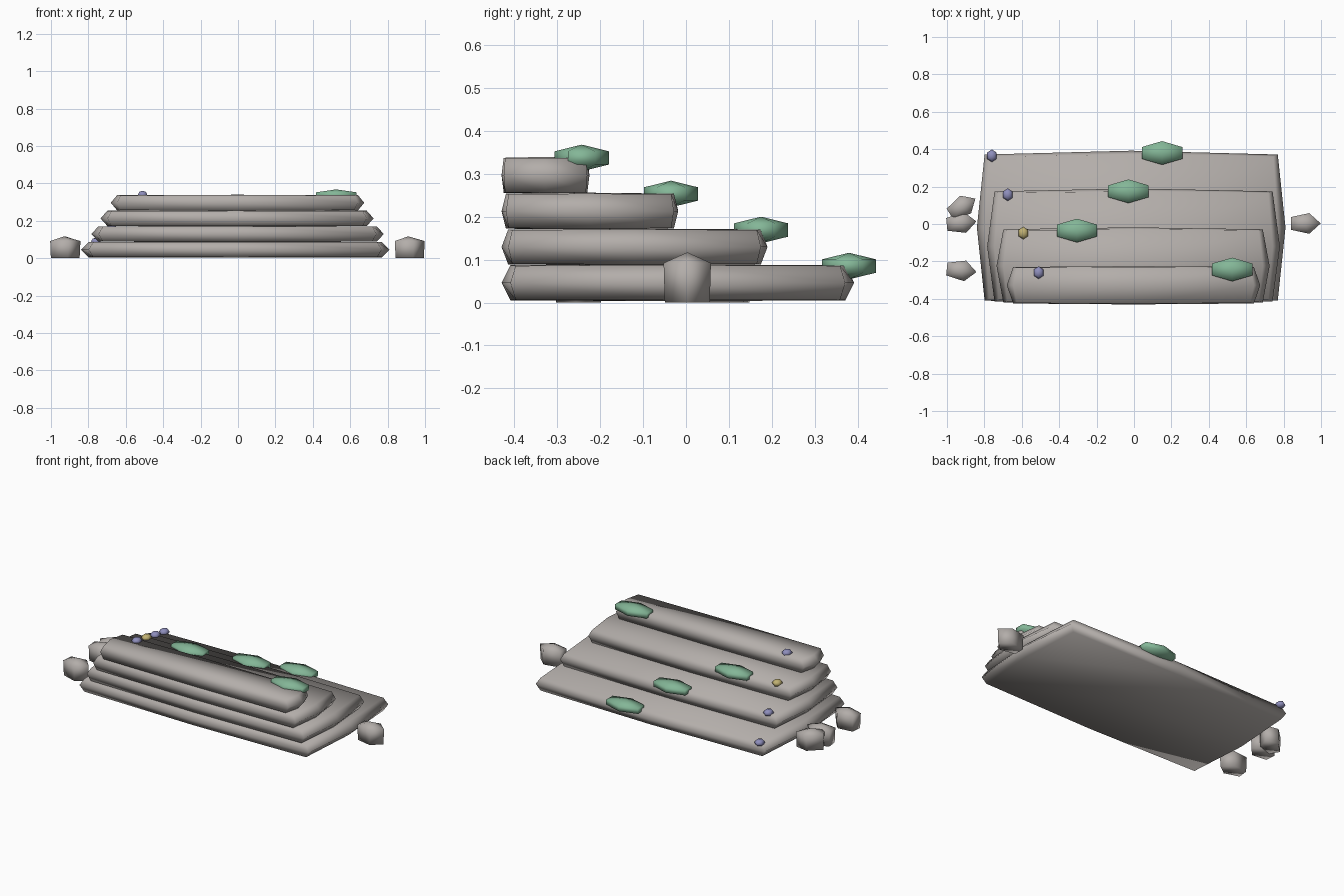
import bpy
import bmesh
import math

cube = bpy.data.objects.get("Cube")
if cube:
    bpy.data.objects.remove(cube, do_unlink=True)


def material(name, color):
    m = bpy.data.materials.new(name)
    m.use_nodes = True
    m.diffuse_color = (*color, 1)
    m.node_tree.nodes["Principled BSDF"].inputs["Base Color"].default_value = (*color, 1)
    return m


STONE = material("warm grey stone", (0.45, 0.42, 0.40))
MOSS = material("moss green", (0.23, 0.47, 0.31))
LILAC = material("lilac petals", (0.27, 0.27, 0.50))
YELLOW = material("yellow petals", (0.53, 0.44, 0.17))


def finish(bm, name, mat, location=(0, 0, 0), turn=0):
    bmesh.ops.recalc_face_normals(bm, faces=bm.faces)
    mesh = bpy.data.meshes.new(name)
    bm.to_mesh(mesh)
    bm.free()
    mesh.materials.append(mat)
    mesh.polygons.foreach_set("use_smooth", [True] * len(mesh.polygons))
    obj = bpy.data.objects.new(name, mesh)
    obj.location = location
    obj.rotation_euler.z = turn
    bpy.context.collection.objects.link(obj)
    return obj


def worn_slab(name, low, high):
    """A once-divided block whose edges and corners are worn inward."""
    bm = bmesh.new()
    bmesh.ops.create_cube(bm, size=2)
    bmesh.ops.subdivide_edges(bm, edges=bm.edges[:], cuts=1, use_grid_fill=True)
    wear = {1: 1.0, 2: 0.95, 3: 0.92}
    for v in bm.verts:
        v.co *= wear[sum(abs(c) > 0.5 for c in v.co)]
        for i in range(3):
            v.co[i] = (low[i] + high[i]) / 2 + v.co[i] * (high[i] - low[i]) / 2
    finish(bm, name, STONE)


def low_ball(name, mat, location, radii, rings):
    bm = bmesh.new()
    bmesh.ops.create_uvsphere(bm, u_segments=6, v_segments=rings, radius=1)
    bmesh.ops.scale(bm, vec=radii, verts=bm.verts)
    finish(bm, name, mat, location)


def rock(name, x, y, turn):
    """Five-sided stone with a flat base and a blunt peak."""
    bm = bmesh.new()

    def ring(scale, z):
        return [bm.verts.new((0.088 * scale * math.cos(a), 0.058 * scale * math.sin(a), z))
                for a in (math.tau * k / 5 for k in range(5))]

    base, shoulder = ring(0.95, 0), ring(1.0, 0.092)
    peak = bm.verts.new((0, 0, 0.117))
    bm.faces.new(base)
    for k in range(5):
        n = (k + 1) % 5
        bm.faces.new((base[k], base[n], shoulder[n], shoulder[k]))
        bm.faces.new((shoulder[k], shoulder[n], peak))
    finish(bm, name, STONE, (x, y, 0.0), turn)


# Stacked steps, each shorter and narrower than the one below
steps = [(-0.84, 0.81, 0.392), (-0.785, 0.78, 0.19),
         (-0.735, 0.725, -0.018), (-0.68, 0.675, -0.225)]
for i, (left, right, back) in enumerate(steps):
    z = 0.003 + i * 0.0835
    worn_slab(f"step_{i + 1}", (left, -0.43, z), (right, back, z + 0.086))

# Moss cushions on the rear edge of each step
for i, (x, y) in enumerate([(0.15, 0.38), (-0.03, 0.175), (-0.305, -0.035), (0.525, -0.243)]):
    low_ball(f"moss_{i + 1}", MOSS, (x, y, 0.085 + i * 0.084), (0.144, 0.073, 0.031), 3)

# Small flowers along the right side
for i, (x, y) in enumerate([(-0.76, 0.365), (-0.675, 0.157), (-0.592, -0.048), (-0.51, -0.26)]):
    low_ball(f"flower_{i + 1}", YELLOW if i == 2 else LILAC,
             (x, y, 0.09 + i * 0.0835), (0.029, 0.034, 0.02), 4)

# Loose rocks beside the steps
rocks = [(-0.923, 0.09, 0.55), (-0.93, 0.005, 0.1), (-0.93, -0.248, -0.1), (0.91, 0.003, 0)]
for i, (x, y, turn) in enumerate(rocks):
    rock(f"rock_{i + 1}", x, y, turn)
